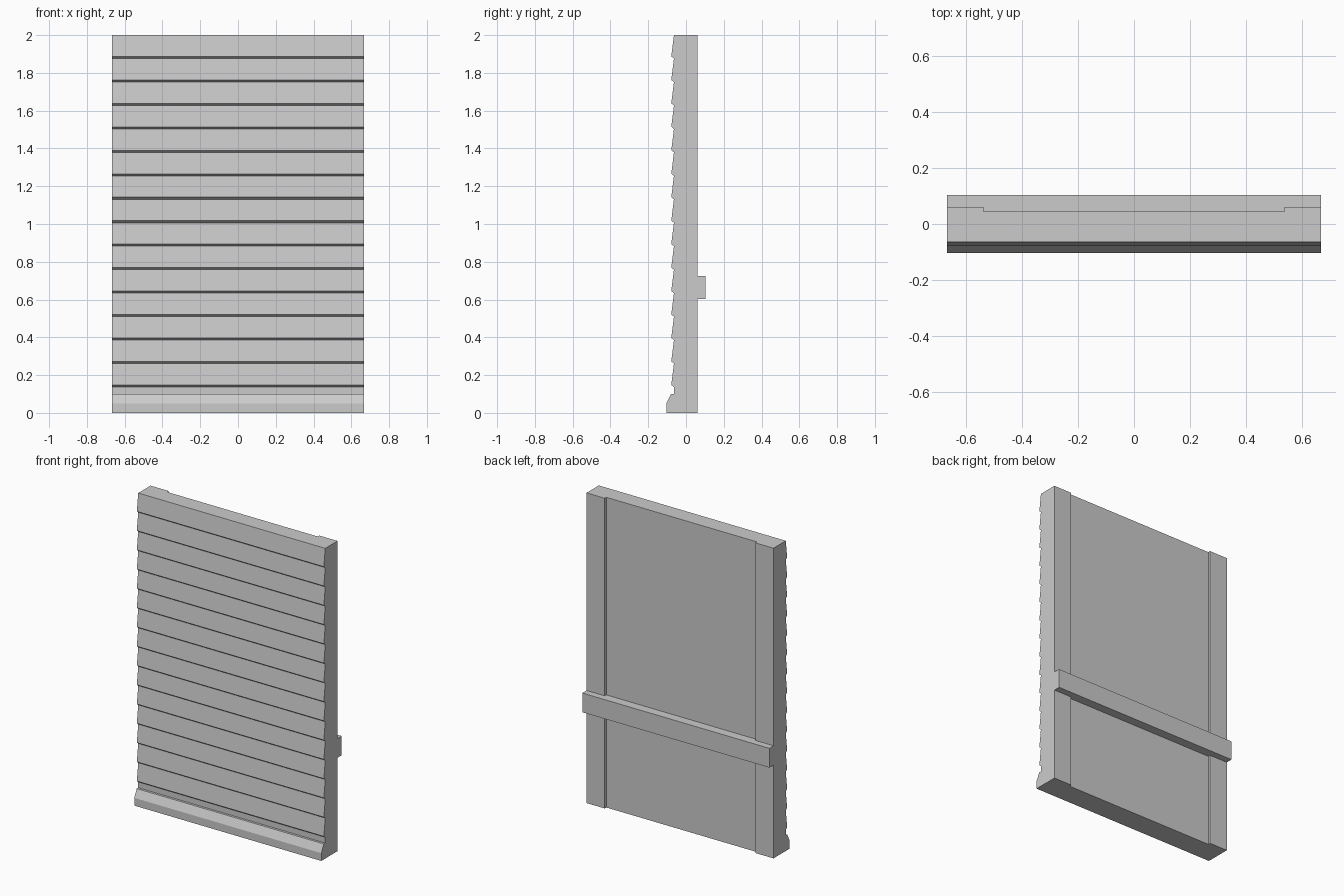
import bpy, bmesh

if "Cube" in bpy.data.objects:
    bpy.data.objects.remove(bpy.data.objects["Cube"])

HALF_W = 0.667


def extrude_x(name, profile, x0, x1):
    """Extrude a closed (y, z) profile along x."""
    bm = bmesh.new()
    face = bm.faces.new([bm.verts.new((x0, y, z)) for y, z in profile])
    res = bmesh.ops.extrude_face_region(bm, geom=[face])
    verts = [v for v in res["geom"] if isinstance(v, bmesh.types.BMVert)]
    bmesh.ops.translate(bm, verts=verts, vec=(x1 - x0, 0, 0))
    bmesh.ops.recalc_face_normals(bm, faces=bm.faces)
    mesh = bpy.data.meshes.new(name)
    bm.to_mesh(mesh)
    bm.free()
    obj = bpy.data.objects.new(name, mesh)
    bpy.context.collection.objects.link(obj)
    return obj


def rect(y0, y1, z0, z1):
    return [(y0, z0), (y1, z0), (y1, z1), (y0, z1)]


# Clapboard wall with the sloped skirting at its foot
BOARDS, PITCH, TOP_LIP = 15, 0.1242, 1.887
INNER, OUTER = -0.064, -0.078
profile = [(0.045, 0), (0.045, 2.0), (INNER, 2.0)]
for i in range(BOARDS):
    z = TOP_LIP - i * PITCH
    profile += [(OUTER, z), (INNER, z - 0.011)]
profile += [(INNER, 0.1), (-0.079, 0.1), (-0.104, 0.05), (-0.104, 0)]
extrude_x("clapboard_wall", profile, -HALF_W, HALF_W)

# Raised vertical trims on the back
for side, x0, x1 in (("left", -HALF_W, -0.537), ("right", 0.537, HALF_W)):
    extrude_x("back_trim_" + side, rect(0.045, 0.061, 0, 2.0), x0, x1)

# Horizontal rail across the back
extrude_x("back_rail", rect(0.045, 0.104, 0.602, 0.726), -HALF_W, HALF_W)
